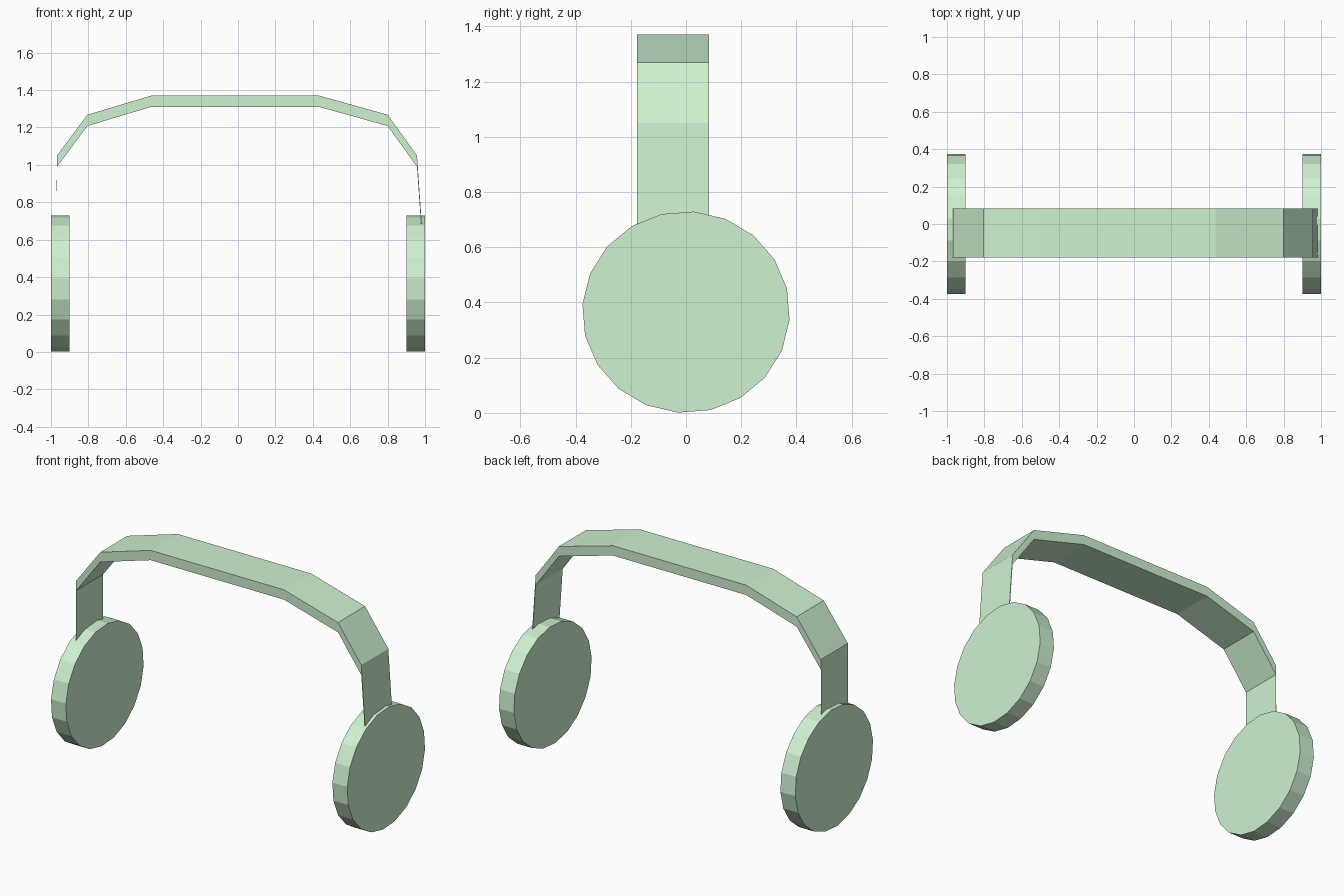
import bpy, bmesh, math

if "Cube" in bpy.data.objects:
    bpy.data.objects.remove(bpy.data.objects["Cube"])

green = bpy.data.materials.new("green")
green.diffuse_color = (0.62, 0.88, 0.63, 1)
green.use_nodes = True
green.node_tree.nodes["Principled BSDF"].inputs["Base Color"].default_value = green.diffuse_color


def make_object(name, bm):
    bmesh.ops.recalc_face_normals(bm, faces=bm.faces)
    mesh = bpy.data.meshes.new(name)
    bm.to_mesh(mesh)
    bm.free()
    mesh.materials.append(green)
    obj = bpy.data.objects.new(name, mesh)
    bpy.context.collection.objects.link(obj)
    return obj


def ear_cup(name, x0, x1, sides=20):
    # Slightly squashed 20-sided disc, turned a few degrees
    bm = bmesh.new()
    rings = []
    for x in (x0, x1):
        ring = []
        for i in range(sides):
            a = math.tau * i / sides - 0.078
            ring.append(bm.verts.new((x, 0.376 * math.cos(a), 0.365 + 0.365 * math.sin(a))))
        rings.append(ring)
        bm.faces.new(ring)
    for i in range(sides):
        j = (i + 1) % sides
        bm.faces.new((rings[0][i], rings[0][j], rings[1][j], rings[1][i]))
    return make_object(name, bm)


def headband(name, path, y0, y1, drop):
    # Band profile: the path copied straight down, so the legs become very thin
    bm = bmesh.new()
    loops = []
    for x, z in path:
        corners = ((y0, z), (y1, z), (y1, z - drop), (y0, z - drop))
        loops.append([bm.verts.new((x, y, h)) for y, h in corners])
    for a, b in zip(loops, loops[1:]):
        for i in range(4):
            j = (i + 1) % 4
            bm.faces.new((a[i], a[j], b[j], b[i]))
    bm.faces.new(loops[0])
    bm.faces.new(loops[-1])
    return make_object(name, bm)


# Ear cups
ear_cup("left_ear_cup", -1.0, -0.9)
ear_cup("right_ear_cup", 0.9, 1.0)

# Headband with thin legs that run into the cups
headband("headband",
         [(-0.971, 0.68), (-0.968, 1.05), (-0.805, 1.268), (-0.465, 1.37),
          (0.435, 1.37), (0.80, 1.268), (0.957, 1.05), (0.983, 0.68)],
         -0.178, 0.083, 0.06)
